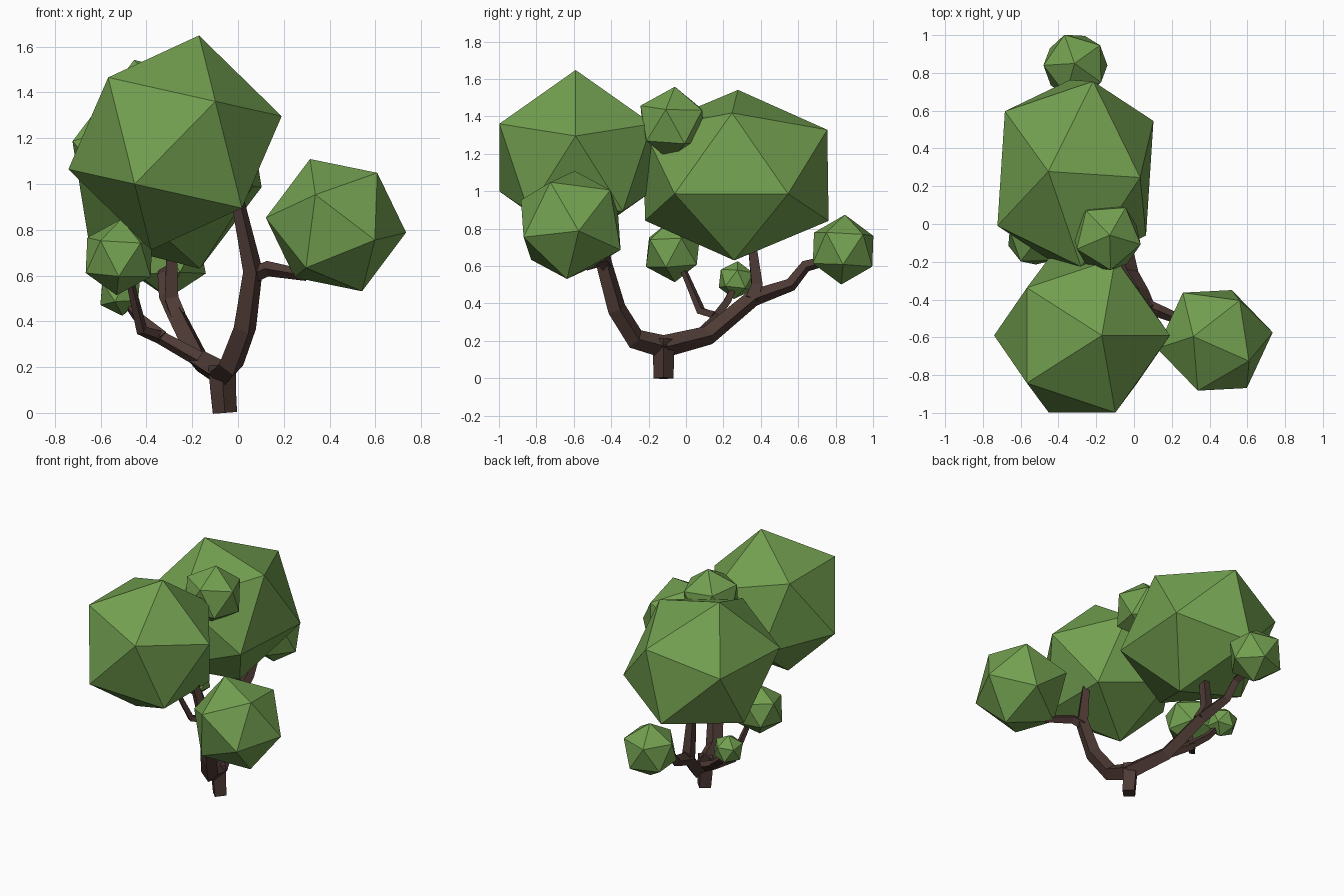
import bpy, bmesh
from mathutils import Vector, Matrix

if "Cube" in bpy.data.objects:
    bpy.data.objects.remove(bpy.data.objects["Cube"])


def material(name, color):
    m = bpy.data.materials.new(name)
    m.diffuse_color = (*color, 1)
    m.use_nodes = True
    m.node_tree.nodes["Principled BSDF"].inputs["Base Color"].default_value = m.diffuse_color
    return m


GREEN = material("leaf_green", (0.17, 0.35, 0.08))
BROWN = material("bark_brown", (0.075, 0.042, 0.035))


def foliage(name, centre, radius, pole, neighbour, stretch=1.0):
    """Icosahedron aimed so two adjacent corners point along pole and neighbour."""
    z = Vector(pole).normalized()
    y = z.cross(Vector(neighbour)).normalized()
    x = y.cross(z)
    turn = Matrix((x, y, z)).transposed().to_4x4()
    bm = bmesh.new()
    bmesh.ops.create_icosphere(bm, subdivisions=1, radius=radius)
    bm.transform(Matrix.Translation(centre) @ turn @ Matrix.Diagonal((1, stretch, 1, 1)))
    mesh = bpy.data.meshes.new(name)
    bm.to_mesh(mesh)
    bm.free()
    mesh.materials.append(GREEN)
    bpy.context.collection.objects.link(bpy.data.objects.new(name, mesh))


def branch(name, points):
    """Four-sided tapered limb; each point is x, y, z, radius."""
    curve = bpy.data.curves.new(name, "CURVE")
    curve.dimensions = "3D"
    curve.bevel_depth = 1.0
    curve.bevel_resolution = 0
    curve.use_fill_caps = True
    spline = curve.splines.new("POLY")
    spline.points.add(len(points) - 1)
    for p, (x, y, z, r) in zip(spline.points, points):
        p.co = (x, y, z, 1)
        p.radius = r
    spline.use_smooth = False
    curve.materials.append(BROWN)
    ob = bpy.data.objects.new(name, curve)
    bpy.context.collection.objects.link(ob)
    bpy.ops.object.select_all(action="DESELECT")
    ob.select_set(True)
    bpy.context.view_layer.objects.active = ob
    bpy.ops.object.convert(target="MESH")


# Foliage clumps
foliage("front_crown", (-0.275, -0.59, 1.18), 0.48, (0.105, 0, 0.47), (0.467, 0, 0.116))
foliage("right_clump", (0.428, -0.616, 0.82), 0.311, (-0.09, -0.266, 0.133), (0.167, -0.254, -0.063))
foliage("back_crown", (-0.31, 0.268, 1.086), 0.478, (-0.143, 0.01, 0.454), (0.346, -0.022, 0.331), 1.21)
foliage("top_clump", (-0.145, -0.07, 1.36), 0.2, (0.015, 0.01, 0.185), (0.17, -0.035, 0.08))
foliage("rear_clump", (-0.31, 0.84, 0.688), 0.187, (-0.005, 0.01, 0.185), (-0.17, 0, 0.08))
foliage("left_clump", (-0.52, -0.07, 0.68), 0.167, (0.01, -0.01, 0.165), (0, 0.15, 0.07))
foliage("small_left_clump", (-0.515, 0.267, 0.525), 0.102, (-0.01, 0.01, 0.1), (0.02, 0.09, 0.05))

# Trunk and the two main limbs
branch("trunk", [(-0.057, -0.12, 0, 0.053), (-0.065, -0.12, 0.1, 0.056), (-0.07, -0.12, 0.21, 0.06)])
branch("front_limb", [(-0.07, -0.12, 0.17, 0.06), (-0.03, -0.27, 0.21, 0.056), (0.03, -0.37, 0.37, 0.052),
                      (0.065, -0.44, 0.62, 0.045), (0.0, -0.48, 0.92, 0.03)])
branch("back_limb", [(-0.07, -0.12, 0.17, 0.06), (-0.17, 0.12, 0.23, 0.052), (-0.27, 0.36, 0.43, 0.046),
                     (-0.31, 0.56, 0.5, 0.036), (-0.32, 0.64, 0.6, 0.032), (-0.32, 0.76, 0.63, 0.026)])

# Side branches
branch("right_branch", [(0.06, -0.43, 0.6, 0.035), (0.13, -0.46, 0.63, 0.034), (0.3, -0.53, 0.6, 0.024)])
branch("back_crown_branch", [(-0.26, 0.35, 0.42, 0.045), (-0.29, 0.38, 0.5, 0.042), (-0.29, 0.355, 0.7, 0.032)])
branch("left_branch", [(-0.16, 0.07, 0.23, 0.036), (-0.34, 0.17, 0.33, 0.03), (-0.42, 0.08, 0.36, 0.026),
                       (-0.47, -0.01, 0.57, 0.018)])
branch("small_left_branch", [(-0.33, 0.16, 0.33, 0.03), (-0.43, 0.22, 0.41, 0.026), (-0.5, 0.26, 0.5, 0.018)])
